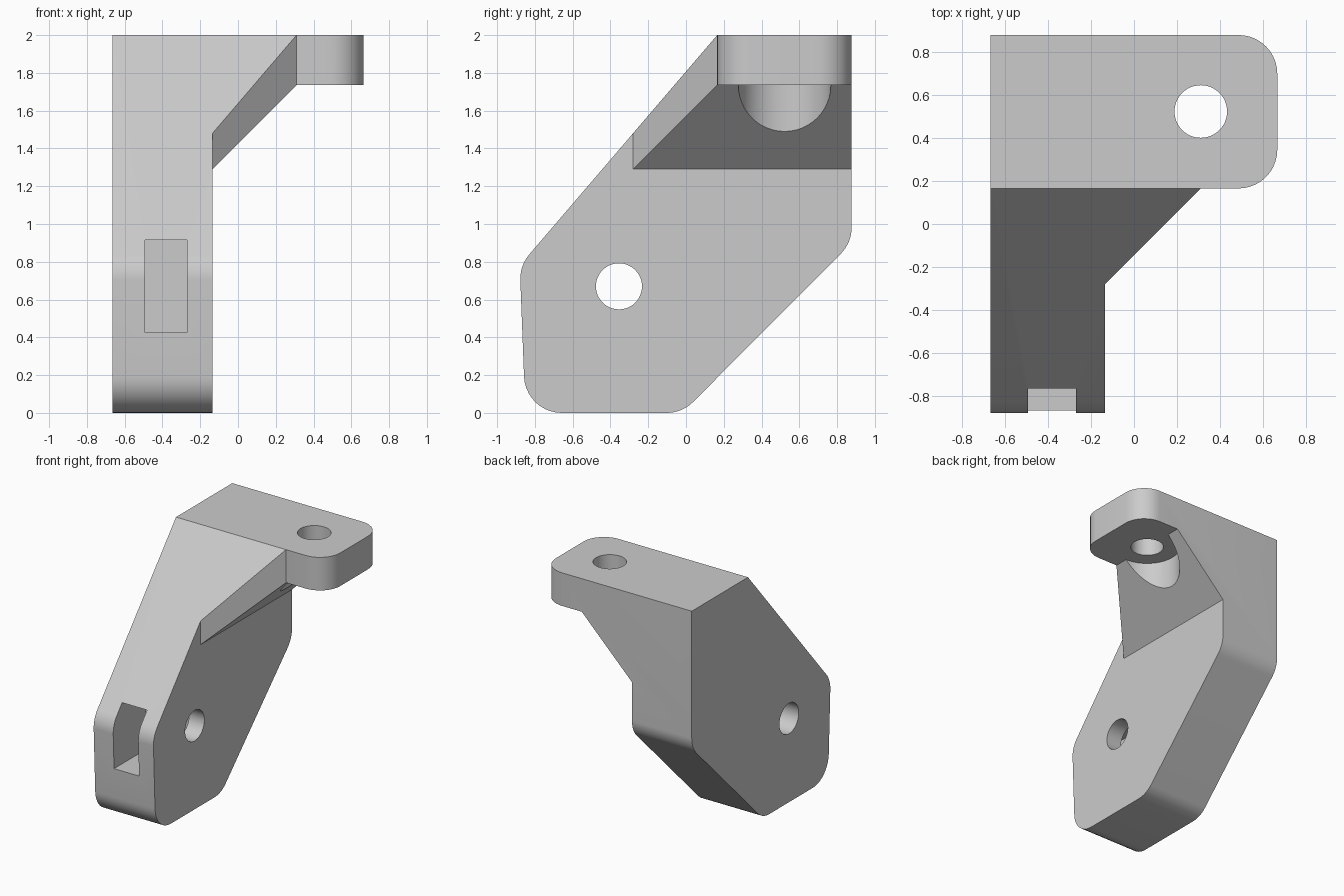
import bpy, bmesh, math
from mathutils import Vector

if "Cube" in bpy.data.objects:
    bpy.data.objects.remove(bpy.data.objects["Cube"], do_unlink=True)

grey = bpy.data.materials.new("grey plastic")
grey.use_nodes = True
grey.diffuse_color = (0.6, 0.6, 0.6, 1)
grey.node_tree.nodes["Principled BSDF"].inputs["Base Color"].default_value = grey.diffuse_color


def rounded(points, steps=10):
    """Outline from (a, b, radius) corners, each rounded by its radius."""
    out = []
    for i, (a, b, r) in enumerate(points):
        p = Vector((a, b))
        if not r:
            out.append(p)
            continue
        u = (Vector(points[i - 1][:2]) - p).normalized()
        v = (Vector(points[(i + 1) % len(points)][:2]) - p).normalized()
        half = u.angle(v) / 2
        centre = p + (u + v).normalized() * (r / math.sin(half))
        start = (p + u * (r / math.tan(half)) - centre).normalized()
        end = (p + v * (r / math.tan(half)) - centre).normalized()
        for k in range(steps + 1):
            out.append(centre + start.slerp(end, k / steps) * r)
    return out


def circle(a, b, r, n=48):
    return [Vector((a + r * math.cos(math.tau * k / n), b + r * math.sin(math.tau * k / n)))
            for k in range(n)]


def prism(name, outline, axis, lo, hi):
    """Extrude a flat outline along one world axis."""
    place = {"x": lambda p, t: (t, p.x, p.y),
             "y": lambda p, t: (p.x, t, p.y),
             "z": lambda p, t: (p.x, p.y, t)}[axis]
    bm = bmesh.new()
    low = [bm.verts.new(place(p, lo)) for p in outline]
    high = [bm.verts.new(place(p, hi)) for p in outline]
    bm.faces.new(low)
    bm.faces.new(high)
    for i in range(len(outline)):
        bm.faces.new((low[i - 1], low[i], high[i], high[i - 1]))
    bmesh.ops.recalc_face_normals(bm, faces=bm.faces)
    mesh = bpy.data.meshes.new(name)
    bm.to_mesh(mesh)
    bm.free()
    mesh.materials.append(grey)
    obj = bpy.data.objects.new(name, mesh)
    bpy.context.collection.objects.link(obj)
    return obj


def combine(target, tool, operation):
    tool.hide_render = True
    mod = target.modifiers.new(tool.name, "BOOLEAN")
    mod.operation, mod.solver, mod.object = operation, "EXACT", tool
    bpy.context.view_layer.objects.active = target
    bpy.ops.object.modifier_apply(modifier=mod.name)
    bpy.data.objects.remove(tool, do_unlink=True)


back, side, inner = 0.877, 0.665, -0.135

# Bracket: the side silhouette across the full width
bracket = prism("bracket", rounded([
    (0.165, 2, 0), (back, 2, 0), (back, 0.9, 0.2), (-0.02, 0, 0.2),
    (-0.85, 0, 0.2), (-0.88, 0.78, 0.2)]), "x", -side, 1)

# Trim to the front silhouette: leg, sloped gusset underside and arm
combine(bracket, prism("front_trim", rounded([
    (-1, -1, 0), (inner, -1, 0), (inner, 1.29, 0), (0.31, 1.735, 0),
    (1, 1.735, 0), (1, 3, 0), (-1, 3, 0)]), "y", -2, 2), "INTERSECT")

# Trim to the plan silhouette: diagonal gusset and rounded arm end
combine(bracket, prism("plan_trim", rounded([
    (-1, -1, 0), (inner, -1, 0), (inner, -0.28, 0), (0.31, 0.165, 0),
    (side, 0.165, 0.18), (side, back, 0.18), (-1, back, 0)]), "z", -1, 3), "INTERSECT")

# Bolt holes, clearance under the arm, and the nut pocket open at the front
hole, clearance = 0.122, 0.245
arm_y, leg_y, leg_z = 0.522, -0.355, 0.67
combine(bracket, prism("arm_clearance", circle(0.31, arm_y, clearance), "z", 1.2, 1.735), "DIFFERENCE")
combine(bracket, prism("arm_hole", circle(0.31, arm_y, hole), "z", 1.6, 2.2), "DIFFERENCE")
combine(bracket, prism("nut_pocket", rounded([
    (-1.2, leg_z - clearance, 0), (leg_y + clearance, leg_z - clearance, 0),
    (leg_y + clearance, leg_z + clearance, 0), (-1.2, leg_z + clearance, 0)]),
    "x", -0.492, -0.27), "DIFFERENCE")
combine(bracket, prism("leg_hole", circle(leg_y, leg_z, hole), "x", -1, 0), "DIFFERENCE")

# Smooth curves, crisp corners
bpy.ops.object.select_all(action="DESELECT")
bracket.select_set(True)
bpy.context.view_layer.objects.active = bracket
bpy.ops.object.shade_smooth_by_angle(angle=math.radians(25))
